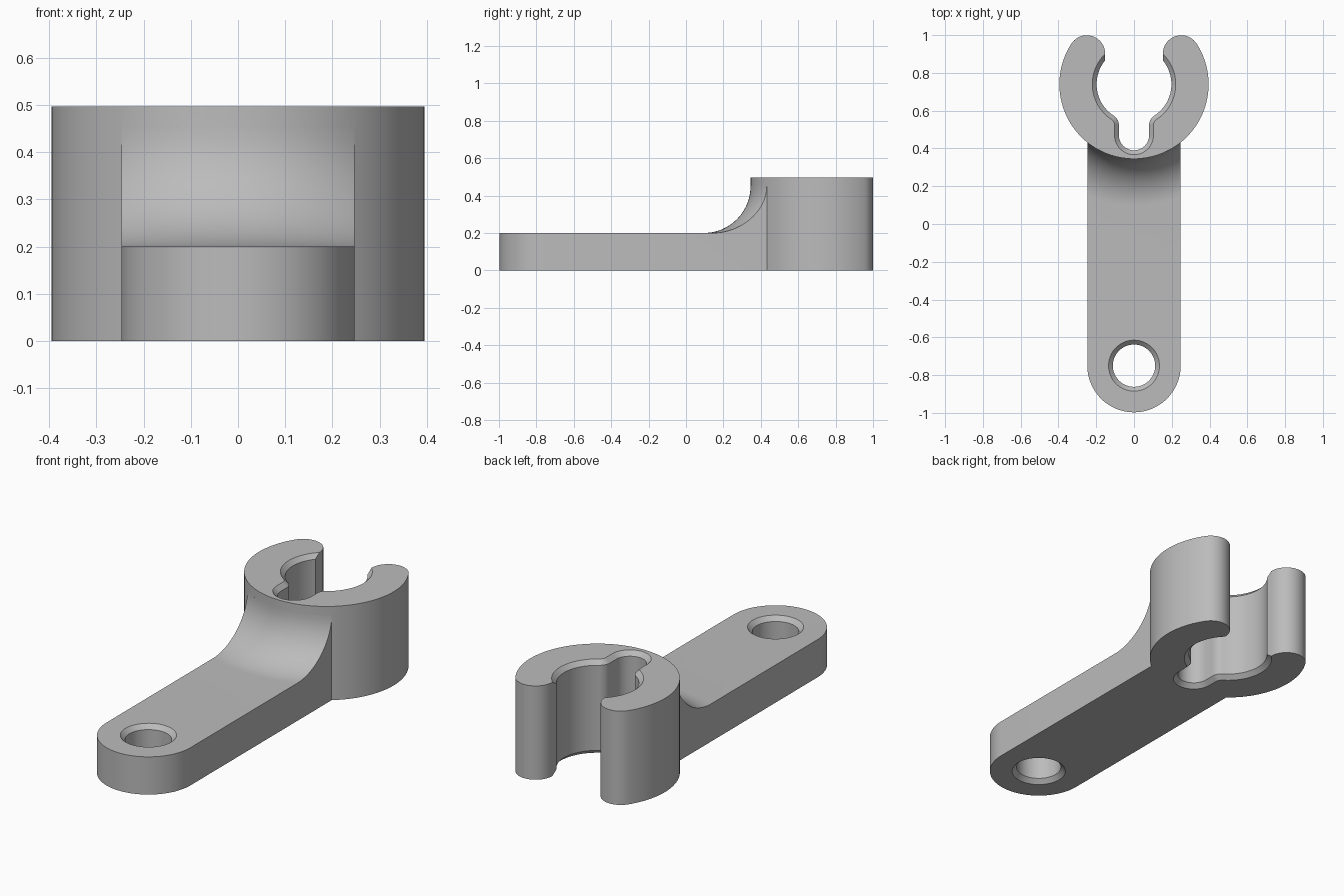
import bpy
from math import sin, cos, pi, radians, atan2, sqrt, hypot

cube = bpy.data.objects.get("Cube")
if cube:
    bpy.data.objects.remove(cube, do_unlink=True)

grey = bpy.data.materials.new("plain grey")
grey.use_nodes = True
GREY = (0.5, 0.5, 0.5, 1)
grey.diffuse_color = GREY
grey.node_tree.nodes["Principled BSDF"].inputs["Base Color"].default_value = GREY

CLIP_Y, CLIP_R = 0.74, 0.395      # clip axis and outer radius
ARM_W, EYE_Y = 0.247, -0.75       # arm half width and eye centre
BEVEL = 0.023


def arc(cx, cy, r, start, end, n):
    return [(cx + r * cos(start + (end - start) * i / n),
             cy + r * sin(start + (end - start) * i / n)) for i in range(n + 1)]


def loft(name, rings):
    """Closed solid through rings that share one point count."""
    n = len(rings[0])
    verts = [p for ring in rings for p in ring]
    faces = [list(range(n))[::-1], [len(verts) - n + i for i in range(n)]]
    for k in range(len(rings) - 1):
        for i in range(n):
            j = (i + 1) % n
            faces.append([k * n + i, k * n + j, (k + 1) * n + j, (k + 1) * n + i])
    mesh = bpy.data.meshes.new(name)
    mesh.from_pydata(verts, [], faces)
    mesh.materials.append(grey)
    obj = bpy.data.objects.new(name, mesh)
    bpy.context.collection.objects.link(obj)
    bpy.context.view_layer.objects.active = obj
    bpy.ops.object.select_all(action='DESELECT')
    obj.select_set(True)
    bpy.ops.object.mode_set(mode='EDIT')
    bpy.ops.mesh.select_all(action='SELECT')
    bpy.ops.mesh.normals_make_consistent(inside=False)
    bpy.ops.object.mode_set(mode='OBJECT')
    return obj


def boolean(target, other, operation):
    mod = target.modifiers.new(operation, 'BOOLEAN')
    mod.operation, mod.object, mod.solver = operation, other, 'EXACT'
    bpy.context.view_layer.objects.active = target
    bpy.ops.object.modifier_apply(modifier=mod.name)
    bpy.data.objects.remove(other, do_unlink=True)


def clip_outline(d):
    """Open ring with rounded tips and a keyhole slot; d widens the bore."""
    tip_x, tip_y = 0.25, 0.902
    tip_r = CLIP_R - hypot(tip_x, tip_y - CLIP_Y)
    tip_a = atan2(tip_y - CLIP_Y, tip_x)
    bore, slot, round_r = 0.198 + d, 0.08 + d, 0.06 - d
    mouth = tip_x - tip_r
    mouth_a = atan2(sqrt(bore ** 2 - mouth ** 2), mouth)
    # rounded corner between bore and slot
    cx = slot + round_r
    cy = CLIP_Y - sqrt((bore + round_r) ** 2 - cx ** 2)
    corner_a = atan2(cy - CLIP_Y, cx)
    half = arc(0, CLIP_Y, CLIP_R, -pi / 2, tip_a, 48)
    half += arc(tip_x, tip_y, tip_r, tip_a, pi, 20)[1:]
    half += arc(0, CLIP_Y, bore, mouth_a, corner_a, 32)
    half += arc(cx, cy, round_r, corner_a + pi, pi, 10)[1:]
    half += arc(0, 0.47, slot, 0, -pi / 2, 12)
    return half + [(-x, y) for x, y in half[-2:0:-1]]


# clip with bevelled bore at both ends
HEIGHT = 0.497
clip = loft("clip", [[(x, y, z) for x, y in clip_outline(d)] for z, d in (
    (0, BEVEL), (BEVEL, 0), (HEIGHT - BEVEL, 0), (HEIGHT, BEVEL))])


# arm: side sections swept across x, round nose and curved rise to the clip
def arm_section(x):
    top, rise = 0.2, 0.25
    nose = EYE_Y - sqrt(max(ARM_W ** 2 - x * x, 0))

    def y_at(rho):
        return CLIP_Y - sqrt(rho ** 2 - x * x)
    curve = arc(CLIP_R + rise, top + rise, rise, -pi / 2, -pi, 20)
    back = y_at(CLIP_R - 0.01)
    pts = [(nose, 0), (nose, top)] + [(y_at(rho), z) for rho, z in curve]
    pts += [(back, top + rise), (back, 0)]
    return [(x, y, z) for y, z in pts]


STEPS = 48
arm = loft("arm", [arm_section(-ARM_W * cos(pi * i / STEPS)) for i in range(STEPS + 1)])

# bolt eye through the arm, bevelled at both ends
EYE_R, E = 0.112, 0.01
cutter = loft("eye_cutter", [[(x, y, z) for x, y in arc(0, EYE_Y, r, 0, 2 * pi, 64)[:-1]]
                             for z, r in ((-E, EYE_R + BEVEL + E), (BEVEL, EYE_R),
                                          (0.2 - BEVEL, EYE_R), (0.2 + E, EYE_R + BEVEL + E))])
cutter.hide_render = True
boolean(arm, cutter, 'DIFFERENCE')
boolean(arm, clip, 'UNION')

arm.name = "clip_arm"
bpy.ops.object.select_all(action='DESELECT')
arm.select_set(True)
bpy.context.view_layer.objects.active = arm
bpy.ops.object.shade_smooth_by_angle(angle=radians(30))
